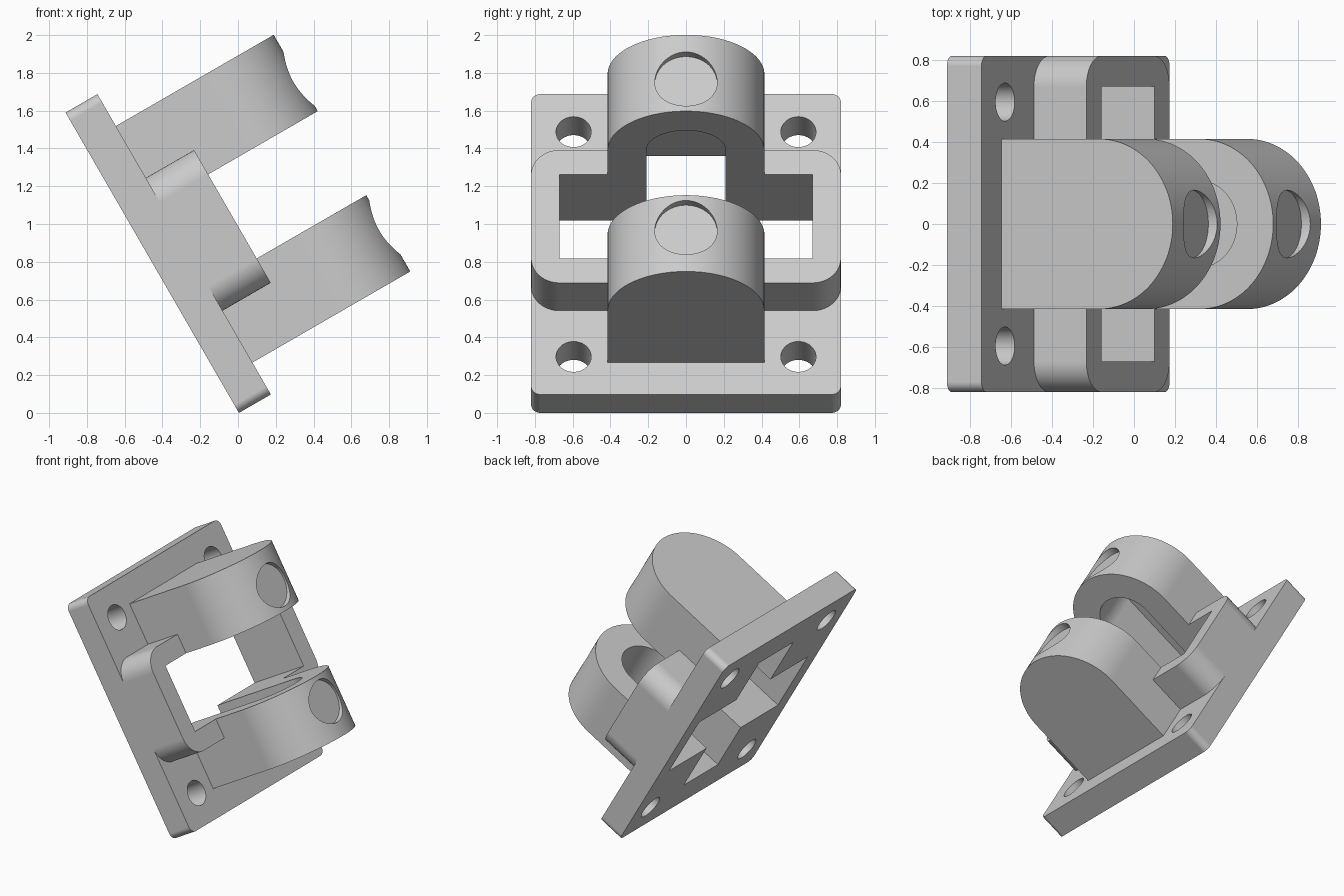
import bpy
import bmesh
from math import pi, cos, sin, radians
from mathutils import Matrix, Vector

cube = bpy.data.objects.get("Cube")
if cube:
    bpy.data.objects.remove(cube, do_unlink=True)

# Bracket is built upright (x = out from plate, y = width, z = plate length), then tilted
LENGTH, HALF_W = 1.836, 0.82
MID = LENGTH / 2
LUG_CENTRE = 0.745

grey = bpy.data.materials.new("plain_grey")
grey.use_nodes = True
grey.diffuse_color = (0.6, 0.6, 0.6, 1)
grey.node_tree.nodes["Principled BSDF"].inputs["Base Color"].default_value = (0.6, 0.6, 0.6, 1)


def prism(name, points, offset):
    """Solid made by sweeping a closed outline along an offset."""
    bm = bmesh.new()
    face = bm.faces.new([bm.verts.new(p) for p in points])
    swept = bmesh.ops.extrude_face_region(bm, geom=[face])
    verts = [g for g in swept["geom"] if isinstance(g, bmesh.types.BMVert)]
    bmesh.ops.translate(bm, vec=Vector(offset), verts=verts)
    bmesh.ops.recalc_face_normals(bm, faces=bm.faces)
    mesh = bpy.data.meshes.new(name)
    bm.to_mesh(mesh)
    bm.free()
    obj = bpy.data.objects.new(name, mesh)
    bpy.context.collection.objects.link(obj)
    return obj


def arc(cx, cy, r, start, end, steps):
    return [(cx + r * cos(start + (end - start) * i / steps),
             cy + r * sin(start + (end - start) * i / steps)) for i in range(steps + 1)]


def rounded_slab(name, x0, x1, half_y, half_z, r):
    """Slab parallel to the plate with rounded corners."""
    pts = []
    for k, (sy, sz) in enumerate([(1, 1), (-1, 1), (-1, -1), (1, -1)]):
        pts += arc(sy * (half_y - r), MID + sz * (half_z - r), r, k * pi / 2, (k + 1) * pi / 2, 12)
    return prism(name, [(x0, y, z) for y, z in pts], (x1 - x0, 0, 0))


def arch(name, x0, r, z0, z1):
    """Arch outline with a round nose, swept along the plate length."""
    pts = [(x0, -r)] + arc(LUG_CENTRE, 0, r, -pi / 2, pi / 2, 64) + [(x0, r)]
    return prism(name, [(x, y, z0) for x, y in pts], (0, 0, z1 - z0))


def pin(name, x0, x1, y, z, r):
    ring = arc(y, z, r, 0, 2 * pi, 64)[:-1]
    return prism(name, [(x0, a, b) for a, b in ring], (x1 - x0, 0, 0))


def box(name, x0, x1, half_y, half_z):
    pts = [(-half_y, -half_z), (half_y, -half_z), (half_y, half_z), (-half_y, half_z)]
    return prism(name, [(x0, y, MID + z) for y, z in pts], (x1 - x0, 0, 0))


def combine(target, tool, operation):
    mod = target.modifiers.new(tool.name, "BOOLEAN")
    mod.operation = operation
    mod.solver = "EXACT"
    mod.object = tool
    bpy.context.view_layer.objects.active = target
    bpy.ops.object.modifier_apply(modifier=mod.name)
    bpy.data.objects.remove(tool, do_unlink=True)


# Base plate with raised middle frame
bracket = rounded_slab("hinge_bracket", 0, 0.195, HALF_W, MID, 0.05)
combine(bracket, rounded_slab("raised_frame", 0.1, 0.49, HALF_W, 0.406, 0.15), "UNION")

# Two round-nosed lugs
for side in (-1, 1):
    z0, z1 = sorted((MID + side * 0.257, MID + side * 0.723))
    combine(bracket, arch("lug", 0.1, 0.415, z0, z1), "UNION")

# Window through the frame, and arched slot running blind into both lugs
combine(bracket, box("window_cutter", -0.1, 0.6, 0.67, 0.257), "DIFFERENCE")
combine(bracket, arch("slot_cutter", -0.1, 0.21, MID - 0.652, MID + 0.652), "DIFFERENCE")

# Shallow round recess in each lug nose, and screw holes in the plate corners
for side in (-1, 1):
    combine(bracket, pin("recess_cutter", 1.11, 1.3, 0, MID + side * 0.454, 0.165), "DIFFERENCE")
    for y in (-0.595, 0.595):
        combine(bracket, pin("screw_cutter", -0.1, 0.3, y, MID + side * 0.687, 0.093), "DIFFERENCE")

# Tilt onto the lower back edge
bracket.data.transform(Matrix.Rotation(radians(-30), 4, "Y"))
low = min(v.co.z for v in bracket.data.vertices)
bracket.data.transform(Matrix.Translation((0.005, 0, -low)))

bracket.data.materials.clear()
bracket.data.materials.append(grey)
bpy.ops.object.select_all(action="DESELECT")
bracket.select_set(True)
bpy.context.view_layer.objects.active = bracket
bpy.ops.object.shade_smooth_by_angle(angle=radians(30))
weighted = bracket.modifiers.new("even_shading", "WEIGHTED_NORMAL")
weighted.keep_sharp = True
